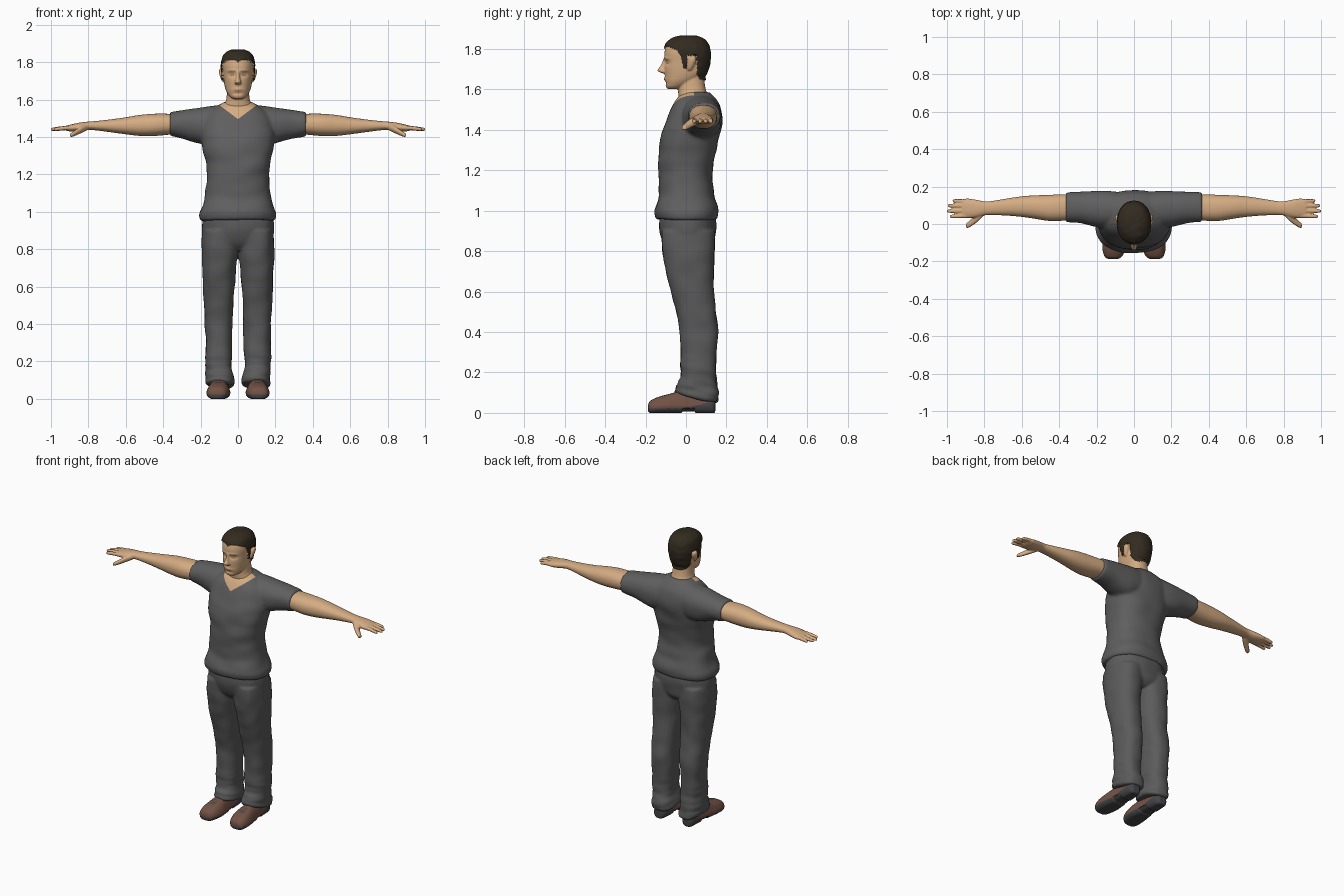
import bpy, bmesh, math
from mathutils import Vector, noise


def material(name, rgb):
    m = bpy.data.materials.new(name)
    m.diffuse_color = (*rgb, 1)
    return m


SKIN = material("skin", (0.66, 0.41, 0.225))
LIP = material("lip", (0.56, 0.31, 0.18))
BROW = material("brow", (0.33, 0.20, 0.11))
HAIR = material("dark hair", (0.032, 0.024, 0.014))
SHIRT = material("grey shirt", (0.115, 0.115, 0.118))
PANTS = material("grey trousers", (0.105, 0.105, 0.107))
LEATHER = material("brown leather", (0.17, 0.085, 0.06))
SOLE = material("dark sole", (0.06, 0.06, 0.065))


def spline(rows, steps=4):
    """Catmull-Rom interpolation between section rows."""
    out = []
    for i in range(len(rows) - 1):
        a, b, c, d = rows[max(i - 1, 0)], rows[i], rows[i + 1], rows[min(i + 2, len(rows) - 1)]
        for k in range(steps):
            t = k / steps
            out.append([0.5 * (2 * q + (r - p) * t + (2 * p - 5 * q + 4 * r - s) * t * t
                               + (3 * q - p - 3 * r + s) * t ** 3) for p, q, r, s in zip(a, b, c, d)])
    return out + [list(rows[-1])]


def loft(bm, axis, rows, mirror=False, power=2.2, n=32):
    """Closed rounded tube along an axis; row = (position, lo, hi, lo, hi) on the other two axes."""
    o1, o2 = [i for i in range(3) if i != axis]
    bend = lambda v: math.copysign(abs(v) ** (2 / power), v)
    for side in ((1, -1) if mirror else (1,)):
        rings = []
        for t, a0, a1, b0, b1 in spline(rows):
            ring = []
            for k in range(n):
                ang = 2 * math.pi * k / n
                co = [0, 0, 0]
                co[axis] = t
                co[o1] = (a0 + a1) / 2 + (a1 - a0) / 2 * bend(math.cos(ang))
                co[o2] = (b0 + b1) / 2 + (b1 - b0) / 2 * bend(math.sin(ang))
                co[0] *= side
                ring.append(bm.verts.new(co))
            rings.append(ring)
        for r, s in zip(rings, rings[1:]):
            for k in range(n):
                bm.faces.new((r[k], r[(k + 1) % n], s[(k + 1) % n], s[k]))
        bm.faces.new(rings[0])
        bm.faces.new(rings[-1])


def build(name, bm, voxel, mats, deform=None, rule=None, cuts=(), smooth=4):
    """Fuse the lofts into one skin, sculpt it, cut colour borders and colour by rule."""
    bmesh.ops.recalc_face_normals(bm, faces=bm.faces)
    me = bpy.data.meshes.new(name)
    bm.to_mesh(me)
    bm.free()
    ob = bpy.data.objects.new(name, me)
    bpy.context.collection.objects.link(ob)
    rm = ob.modifiers.new("fuse", 'REMESH')
    rm.mode, rm.voxel_size = 'VOXEL', voxel
    sm = ob.modifiers.new("soften", 'SMOOTH')
    sm.factor, sm.iterations = 0.5, smooth
    dg = bpy.context.evaluated_depsgraph_get()
    fused = bpy.data.meshes.new_from_object(ob.evaluated_get(dg))
    ob.modifiers.clear()
    ob.data = fused
    fused.materials.clear()
    for m in mats:
        fused.materials.append(m)
    bm = bmesh.new()
    bm.from_mesh(fused)
    bm.normal_update()
    if deform:
        for v, co in [(v, deform(v.co.copy(), v.normal.copy())) for v in bm.verts]:
            v.co = co
    for p, nrm in cuts:
        bmesh.ops.bisect_plane(bm, geom=bm.verts[:] + bm.edges[:] + bm.faces[:], plane_co=p, plane_no=nrm)
    for f in bm.faces:
        f.smooth = True
        f.material_index = rule(f.calc_center_median()) if rule else 0
    bm.to_mesh(fused)
    bm.free()
    return ob


def sym(rows):
    return [(z, -w, w, y0, y1) for z, w, y0, y1 in rows]


def bump(co, x, z, rx, rz):
    return math.exp(-((abs(co.x) - x) / rx) ** 2 - ((co.z - z) / rz) ** 2)


# Shirt: torso and sleeves
bm = bmesh.new()
loft(bm, 2, sym([(0.955, .198, -.150, .152), (0.99, .206, -.156, .160), (1.03, .193, -.146, .154),
                 (1.09, .174, -.132, .136), (1.20, .164, -.136, .130), (1.30, .181, -.133, .150),
                 (1.39, .197, -.117, .170), (1.46, .192, -.092, .178), (1.52, .168, -.066, .168),
                 (1.56, .118, -.040, .142), (1.586, .072, -.010, .115)]), power=2.4, n=48)
loft(bm, 0, [(.05, .0, .165, 1.36, 1.572), (.13, -.02, .175, 1.35, 1.566), (.20, -.015, .177, 1.365, 1.556),
             (.28, .005, .172, 1.39, 1.545), (.33, .010, .170, 1.400, 1.537), (.364, .010, .168, 1.406, 1.532)],
     mirror=True)


def shirt_folds(co, no):
    fade = max(0, min(1, (1.55 - co.z) * 6))
    return co + no * (noise.noise(Vector((co.x * 7, co.y * 7, co.z * 13))) * 0.007 * fade + 0.001)


build("shirt", bm, 0.009, [SHIRT, SKIN], shirt_folds,
      lambda c: int(c.y < 0.04 and c.z > 1.495 + 0.75 * abs(c.x)),
      cuts=[((0, 0, 1.495), (s * 0.75, 0, -1)) for s in (-1, 1)])

# Trousers: hips and two legs
bm = bmesh.new()
loft(bm, 2, sym([(.795, .10, -.07, .10), (.83, .165, -.108, .135), (.88, .188, -.124, .145),
                 (.94, .192, -.132, .150), (1.0, .180, -.125, .140)]), n=48)
loft(bm, 2, [(.065, .022, .170, -.050, .160), (.11, .022, .172, -.048, .158), (.16, .034, .173, -.028, .148),
             (.25, .033, .172, -.026, .150), (.40, .030, .177, -.028, .157), (.50, .026, .180, -.048, .148),
             (.60, .018, .184, -.074, .137), (.72, .009, .191, -.102, .136), (.82, .003, .193, -.118, .142),
             (.90, .010, .185, -.120, .140)], mirror=True, power=2.4)


def trouser_folds(co, no):
    low = max(0, min(1, (0.3 - co.z) * 5))
    co += no * (noise.noise(co * 11) * 0.006 + 0.001 + noise.noise(Vector((co.x * 8, co.y * 8, co.z * 32))) * 0.008 * low)
    co.z += max(0, 1 - co.z / 0.25) * (0.09 - co.y) * 0.24      # hem rises at the front
    return co


build("trousers", bm, 0.009, [PANTS], trouser_folds)

# Shoes
bm = bmesh.new()
loft(bm, 1, [(-.188, .090, .135, .008, .040), (-.176, .066, .156, -.003, .060), (-.14, .048, .168, -.003, .078),
             (-.09, .040, .168, -.003, .092), (-.04, .044, .161, -.003, .104), (.04, .052, .152, -.003, .11),
             (.10, .056, .148, -.003, .11), (.133, .066, .140, -.003, .09), (.145, .08, .125, .005, .06)],
     mirror=True, power=3)


def shoe_shape(co, no):
    side = math.copysign(.106, co.x)
    co.x = side + (co.x - side) * (1 - max(0, co.z - .035) * 5)  # narrower towards the top
    if co.z < 0.02 and -0.02 < co.y < 0.045:                    # arch in front of the heel
        co.z += 0.010
    co.z = max(co.z, 0)
    return co


build("shoes", bm, 0.005, [LEATHER, SOLE], shoe_shape,
      lambda c: int(c.z < 0.024 + max(0, c.y) * 0.25
                    or (c.z > 0.07 and -.12 < c.y < -.07 and abs(abs(c.x) - .107) < .018 and int(c.y * 150) % 2)))

# Arms, palms, fingers and thumbs
bm = bmesh.new()
loft(bm, 0, [(.30, .022, .158, 1.418, 1.522), (.37, .018, .159, 1.412, 1.524), (.45, .016, .156, 1.405, 1.524),
             (.53, .028, .153, 1.406, 1.517), (.60, .038, .148, 1.414, 1.505), (.68, .045, .136, 1.425, 1.494),
             (.76, .048, .123, 1.435, 1.485), (.80, .046, .121, 1.437, 1.482), (.85, .034, .131, 1.430, 1.476),
             (.895, .032, .136, 1.429, 1.466), (.92, .040, .130, 1.434, 1.460)], mirror=True)
for y0, y1, tip in ((.045, .040, .985), (.071, .069, 1.001), (.097, .098, .996), (.120, .124, .970)):
    rows = []
    for t, r in ((0, .0115), (.35, .0115), (.7, .0105), (.93, .009), (1, .005)):
        x, y, z = .88 + (tip - .88) * t, y0 + (y1 - y0) * t, 1.449 - .010 * t * t
        rows.append((x, y - r, y + r, z - r, z + r))
    loft(bm, 0, rows, mirror=True, n=16)
loft(bm, 0, [(x, y - r * 1.3, y + r * 1.3, z - r, z + r) for x, y, z, r in
             ((.80, .068, 1.455, .016), (.83, .042, 1.443, .019), (.855, .020, 1.430, .017),
              (.88, .000, 1.416, .014), (.897, -.010, 1.409, .010))], mirror=True, n=16)
build("arms", bm, 0.0045, [SKIN], smooth=3)

# Head, neck, nose and ears, with the hair raised from the scalp
bm = bmesh.new()
loft(bm, 2, sym([(1.602, .022, -.088, -.04), (1.613, .042, -.099, .00), (1.64, .061, -.103, .05),
                 (1.67, .071, -.105, .088), (1.70, .076, -.107, .103), (1.74, .080, -.106, .113),
                 (1.78, .083, -.107, .115), (1.82, .077, -.095, .105), (1.845, .060, -.068, .082),
                 (1.858, .032, -.032, .048)]), n=48)
loft(bm, 2, sym([(1.50, .095, -.035, .13), (1.56, .082, -.036, .115), (1.60, .063, -.040, .098),
                 (1.68, .057, -.040, .085)]))
loft(bm, 2, sym([(1.680, .010, -.116, -.08), (1.685, .018, -.130, -.08), (1.695, .017, -.142, -.08),
                 (1.715, .011, -.128, -.08), (1.752, .008, -.111, -.08)]), n=16)
loft(bm, 2, [(1.695, .070, .084, .008, .026), (1.71, .070, .092, .006, .036), (1.74, .072, .101, .010, .050),
             (1.758, .074, .101, .016, .050), (1.766, .076, .094, .022, .042)], mirror=True, n=16)
HAIRLINE = [(-.2, 1.812), (-.085, 1.812), (-.045, 1.795), (-.025, 1.765), (-.012, 1.705), (.045, 1.700),
            (.062, 1.655), (.085, 1.645), (.3, 1.645)]


def is_hair(c):
    if abs(c.x) > .066 and .004 < c.y < .054 and 1.66 < c.z < 1.768:
        return False
    for (y0, z0), (y1, z1) in zip(HAIRLINE, HAIRLINE[1:]):
        if y0 <= c.y < y1:
            peak = .012 * max(0, 1 - abs(c.x) / .02) if c.y < 0 else 0
            return c.z > z0 + (z1 - z0) * (c.y - y0) / (y1 - y0) - peak


def sculpt_head(co, no):
    if is_hair(co):
        return co + no * (0.009 + 0.002 * noise.noise(co * 40))
    if co.y < -0.06 and co.z > 1.6:
        co.y += 0.010 * bump(co, .033, 1.731, .018, .011) - 0.004 * bump(co, .03, 1.754, .03, .007)
        co.y -= 0.006 * bump(co, 0, 1.652, .024, .008) - 0.004 * bump(co, 0, 1.632, .03, .007)
        co.y -= 0.004 * bump(co, .033, 1.729, .011, .006)
    return co


def head_colour(c):
    if is_hair(c):
        return 1
    if c.y < -.06:
        ax = abs(c.x)
        if abs(c.z - 1.651) < .005 and ax < .022:
            return 2
        if .014 < ax < .050 and abs(c.z - 1.753 + max(0, ax - .035) * .4) < .003:
            return 3
        if .022 < ax < .043 and abs(c.z - 1.730) < .0022:
            return 3
    return 0


build("head", bm, 0.004, [SKIN, HAIR, LIP, BROW], sculpt_head, head_colour)
